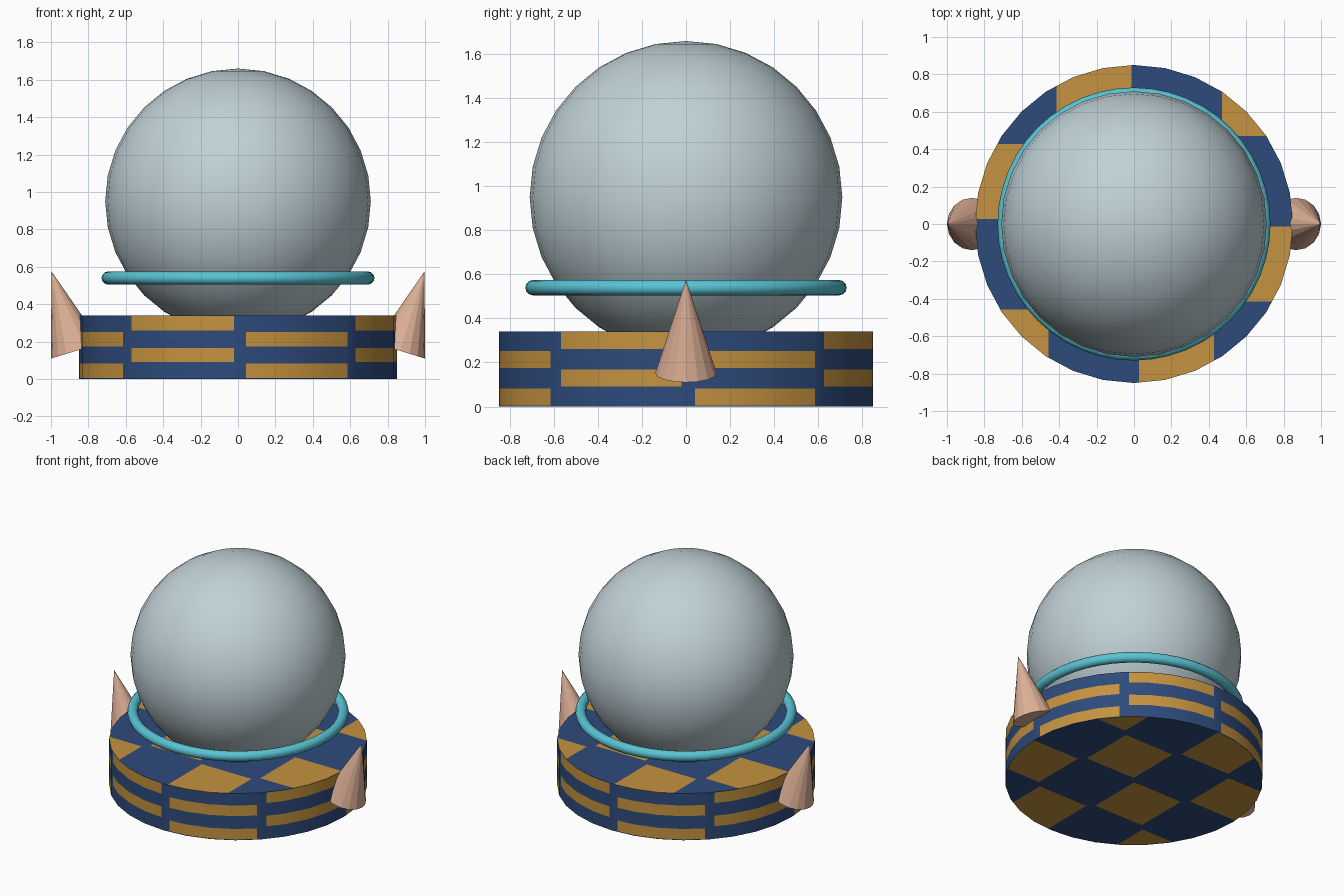
import bpy, bmesh, math
from mathutils import Vector

old = bpy.data.objects.get("Cube")
if old:
    bpy.data.objects.remove(old, do_unlink=True)


def material(name, rgb):
    m = bpy.data.materials.new(name)
    m.use_nodes = True
    m.diffuse_color = (*rgb, 1)
    m.node_tree.nodes["Principled BSDF"].inputs["Base Color"].default_value = (*rgb, 1)
    return m


glass = material("pale_glass", (0.53, 0.64, 0.68))
cyan = material("cyan", (0.10, 0.55, 0.66))
skin = material("peach", (0.72, 0.43, 0.30))
blue = material("navy_blue", (0.027, 0.07, 0.20))
gold = material("gold", (0.56, 0.29, 0.05))


def finish(name, mat, smooth=True):
    ob = bpy.context.object
    ob.name = ob.data.name = name
    ob.data.materials.append(mat)
    if smooth:
        bpy.ops.object.shade_smooth_by_angle(angle=math.radians(40))
    return ob


# Globe and floating ring
bpy.ops.mesh.primitive_uv_sphere_add(segments=32, ring_count=16, radius=0.71, location=(0, 0, 0.95))
finish("globe", glass)
bpy.ops.mesh.primitive_torus_add(major_segments=48, minor_segments=12, major_radius=0.695,
                                 minor_radius=0.035, location=(0, 0, 0.54))
finish("ring", cyan)

# Side spikes leaning outward
TILT, SPIKE_R, SPIKE_H = 0.3, 0.14, 0.445
for side, name in ((1, "left_spike"), (-1, "right_spike")):
    axis = Vector((side * math.sin(TILT), 0, math.cos(TILT)))
    centre = Vector((side * 0.866, 0, 0.151)) + axis * SPIKE_H / 2
    bpy.ops.mesh.primitive_cone_add(vertices=16, radius1=SPIKE_R, depth=SPIKE_H,
                                    location=centre, rotation=(0, side * TILT, 0))
    finish(name, skin, smooth=False)

# Round base with inlaid checks: bricks on the wall, squares on the caps
R, H = 0.85, 0.34
ROW, TILE, CELL = H / 4, math.pi / 4, 0.4427
INSET = (1 / 16, 31 / 32)      # inlaid span inside every check
bpy.ops.mesh.primitive_cylinder_add(vertices=32, radius=R, depth=H)
base = finish("base", blue, smooth=False)
base.data.materials.append(gold)
base.location.z = H / 2
bm = bmesh.new()
bm.from_mesh(base.data)
bmesh.ops.translate(bm, verts=bm.verts, vec=(0, 0, H / 2))


def cut(caps, point, normal):
    bm.normal_update()
    faces = [f for f in bm.faces if (abs(f.normal.z) > 0.5) == caps]
    edges = {e for f in faces for e in f.edges}
    verts = {v for f in faces for v in f.verts}
    bmesh.ops.bisect_plane(bm, geom=[*verts, *edges, *faces], dist=1e-5,
                           plane_co=point, plane_no=normal)


for k in range(4):
    for s in INSET:
        a = (k + s) * TILE
        cut(False, (0, 0, 0), (math.cos(a), math.sin(a), 0))
        cut(False, (0, 0, (k + s) * ROW), (0, 0, 1))
        d = (k - 2 + s) * CELL
        cut(True, (d, 0, 0), (1, 0, 0))
        cut(True, (0, d, 0), (0, 1, 0))

bm.normal_update()
for f in bm.faces:
    c = f.calc_center_median()
    if abs(f.normal.z) > 0.5:
        u, v = c.x / CELL, c.y / CELL
    else:
        u, v = math.atan2(c.x, -c.y) / TILE, c.z / ROW
    inside = all(INSET[0] < t - math.floor(t) < INSET[1] for t in (u, v))
    f.material_index = int(inside and (math.floor(u) + math.floor(v)) % 2 == 0)
bm.to_mesh(base.data)
bm.free()
base.location.z = 0
bpy.ops.object.shade_smooth_by_angle(angle=math.radians(40))
